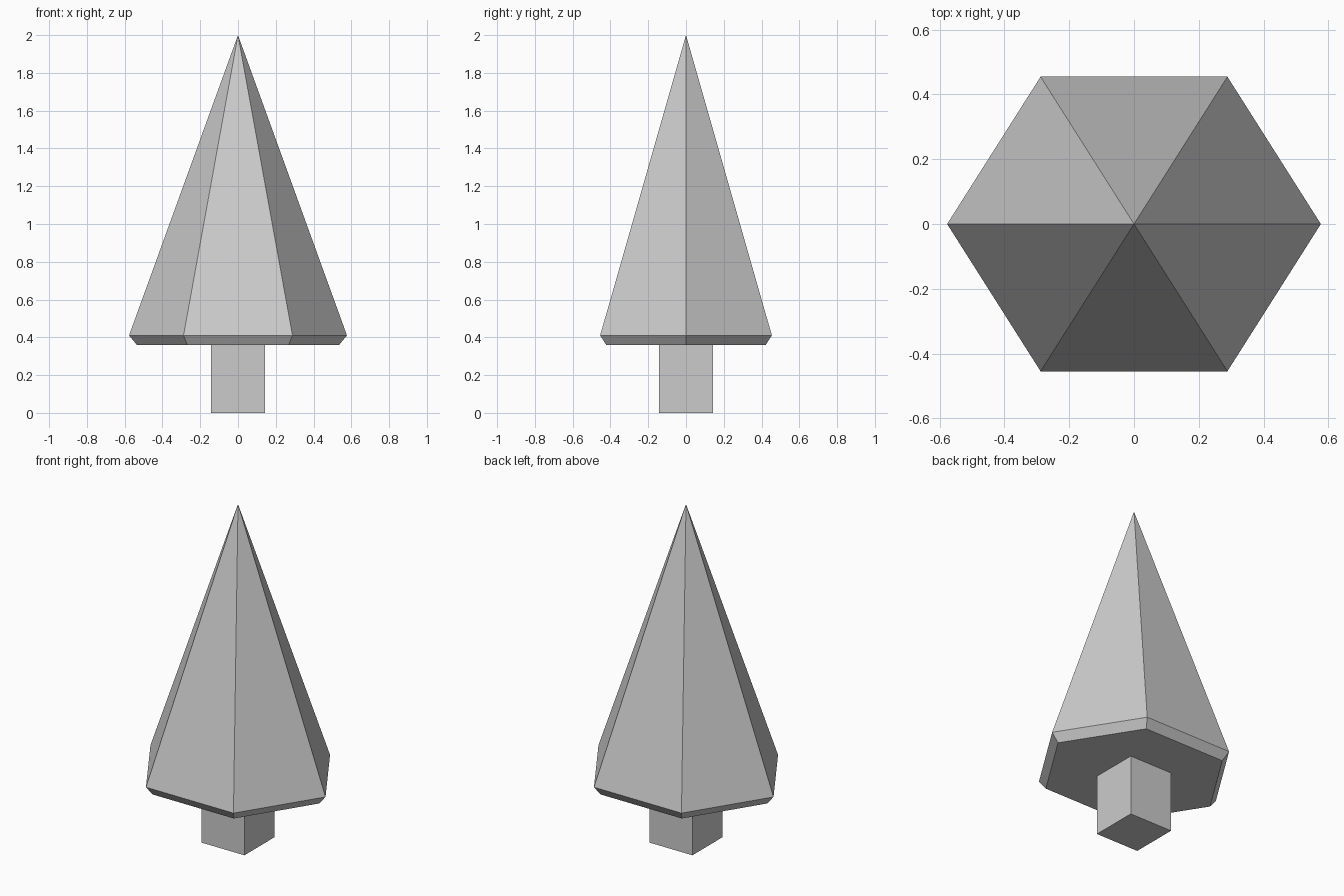
import bpy, bmesh, math

if "Cube" in bpy.data.objects:
    bpy.data.objects.remove(bpy.data.objects["Cube"])

RX, RY = 0.577, 0.525       # hexagon radii (slightly squashed in y)
RIM_Z, BASE_Z, TOP_Z = 0.41, 0.36, 2.0
TRUNK = 0.142               # half width of the trunk


def finish(bm, name):
    bmesh.ops.recalc_face_normals(bm, faces=bm.faces[:])
    mesh = bpy.data.meshes.new(name)
    bm.to_mesh(mesh)
    bm.free()
    obj = bpy.data.objects.new(name, mesh)
    bpy.context.collection.objects.link(obj)
    return obj


def hex_ring(bm, scale, z):
    angles = [math.radians(60 * i) for i in range(6)]
    return [bm.verts.new((RX * scale * math.cos(a), RY * scale * math.sin(a), z))
            for a in angles]


# Foliage: six-sided pyramid with a chamfered lower rim
bm = bmesh.new()
base = hex_ring(bm, 0.928, BASE_Z)
rim = hex_ring(bm, 1.0, RIM_Z)
tip = bm.verts.new((0, 0, TOP_Z))
bm.faces.new(base)
for i in range(6):
    j = (i + 1) % 6
    bm.faces.new((base[i], base[j], rim[j], rim[i]))
    bm.faces.new((rim[i], rim[j], tip))
finish(bm, "foliage")

# Trunk: square post up to the foliage underside
bm = bmesh.new()
bmesh.ops.create_cube(bm, size=1)
bmesh.ops.scale(bm, vec=(2 * TRUNK, 2 * TRUNK, BASE_Z), verts=bm.verts[:])
bmesh.ops.translate(bm, vec=(0, 0, BASE_Z / 2), verts=bm.verts[:])
finish(bm, "trunk")
